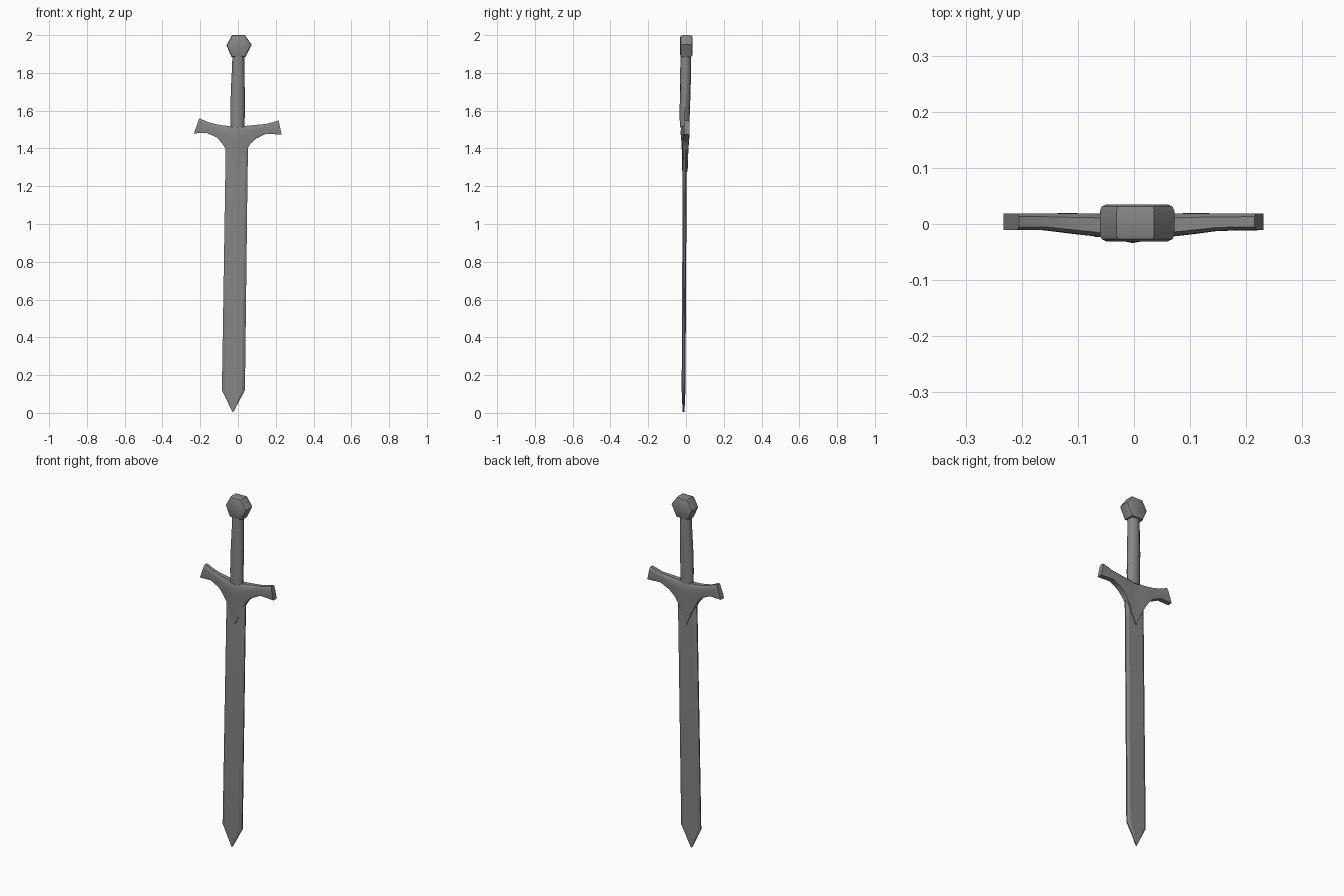
import bpy, bmesh, math

if "Cube" in bpy.data.objects:
    bpy.data.objects.remove(bpy.data.objects["Cube"])

# Dark grey metal
metal = bpy.data.materials.new("dark_metal")
metal.diffuse_color = (.24, .24, .24, 1)
metal.use_nodes = True
metal.node_tree.nodes["Principled BSDF"].inputs["Base Color"].default_value = metal.diffuse_color


def loft(name, rings, angle=35):
    """Skin a list of equal-length closed rings and cap both ends."""
    bm = bmesh.new()
    loops = [[bm.verts.new(p) for p in r] for r in rings]
    n = len(loops[0])
    for a, b in zip(loops, loops[1:]):
        for i in range(n):
            j = (i + 1) % n
            bm.faces.new((a[i], a[j], b[j], b[i]))
    bm.faces.new(loops[0])
    bm.faces.new(loops[-1])
    bmesh.ops.recalc_face_normals(bm, faces=bm.faces[:])
    me = bpy.data.meshes.new(name)
    bm.to_mesh(me)
    bm.free()
    me.materials.append(metal)
    ob = bpy.data.objects.new(name, me)
    bpy.context.collection.objects.link(ob)
    bpy.ops.object.select_all(action='DESELECT')
    bpy.context.view_layer.objects.active = ob
    ob.select_set(True)
    bpy.ops.object.shade_smooth_by_angle(angle=math.radians(angle))
    return ob


# Blade: flat faces with bevelled edges, leaning slightly to the left
SECTION = [(-1, -.35), (-.75, -1), (.75, -1), (1, -.35),
           (1, .35), (.75, 1), (-.75, 1), (-1, .35)]
# z, centre x, centre y, half width, half thickness
blade = [(1.46, -.005, -.006, .059, .0105), (1.2, -.009, -.0075, .059, .0105),
         (.12, -.024, -.013, .061, .010), (.004, -.027, -.013, .002, .005)]
loft("blade", [[(cx + u * w, cy + v * t, z) for u, v in SECTION]
               for z, cx, cy, w, t in blade], 20)

# Crossguard: stations of top x, top z, bottom x, bottom z
guard = [(-.205, 1.56, -.233, 1.48), (-.16, 1.54, -.165, 1.482),
         (-.11, 1.527, -.11, 1.457), (-.08, 1.522, -.083, 1.425),
         (-.06, 1.52, -.063, 1.393), (-.035, 1.518, -.038, 1.343),
         (0, 1.518, -.008, 1.275), (.025, 1.518, .022, 1.34),
         (.045, 1.52, .045, 1.39), (.065, 1.521, .065, 1.423),
         (.1, 1.525, .095, 1.452), (.15, 1.53, .15, 1.478),
         (.215, 1.548, .231, 1.473)]
FRACTIONS = [(0, .6), (.12, .95), (.35, 1), (.65, 1), (.9, 1), (1, .93)]


def guard_point(st, f, k, side):
    x = st[0] + (st[2] - st[0]) * f
    z = st[1] + (st[3] - st[1]) * f
    mid = max(0, 1 - abs(x) / .16)
    low = min(1, max(0, (1.5 - z) / .1))
    half = .015 + .011 * mid * (1 - low)
    return (x, .004 - .010 * mid + side * half * k, z)


loft("crossguard", [[guard_point(s, f, k, -1) for f, k in FRACTIONS] +
                    [guard_point(s, f, k, 1) for f, k in reversed(FRACTIONS)]
                    for s in guard], 40)

# Grip: slightly swollen oval handle (z, centre x, centre y, radii)
grip = [(1.51, -.002, -.007, .037, .025), (1.58, -.002, -.007, .038, .027),
        (1.7, -.001, -.004, .037, .028), (1.8, .001, -.002, .034, .029),
        (1.9, .002, -.001, .031, .028)]
loft("grip", [[(cx + rx * math.cos(a), cy + ry * math.sin(a), z)
               for a in [math.tau * i / 12 for i in range(12)]]
              for z, cx, cy, rx, ry in grip], 40)

# Pommel: hexagonal prism with rounded front and back rims
HEX = [(-.031, 2.0), (.036, 2.0), (.072, 1.95),
       (.04, 1.884), (-.034, 1.884), (-.061, 1.946)]
# y, scale of the hexagon
pommel = [(-.031, .82), (-.027, .95), (-.019, 1), (.023, 1), (.031, .95), (.035, .82)]
loft("pommel", [[(.004 + (x - .004) * s, y, 1.943 + (z - 1.943) * s) for x, z in HEX]
                for y, s in pommel], 40)
